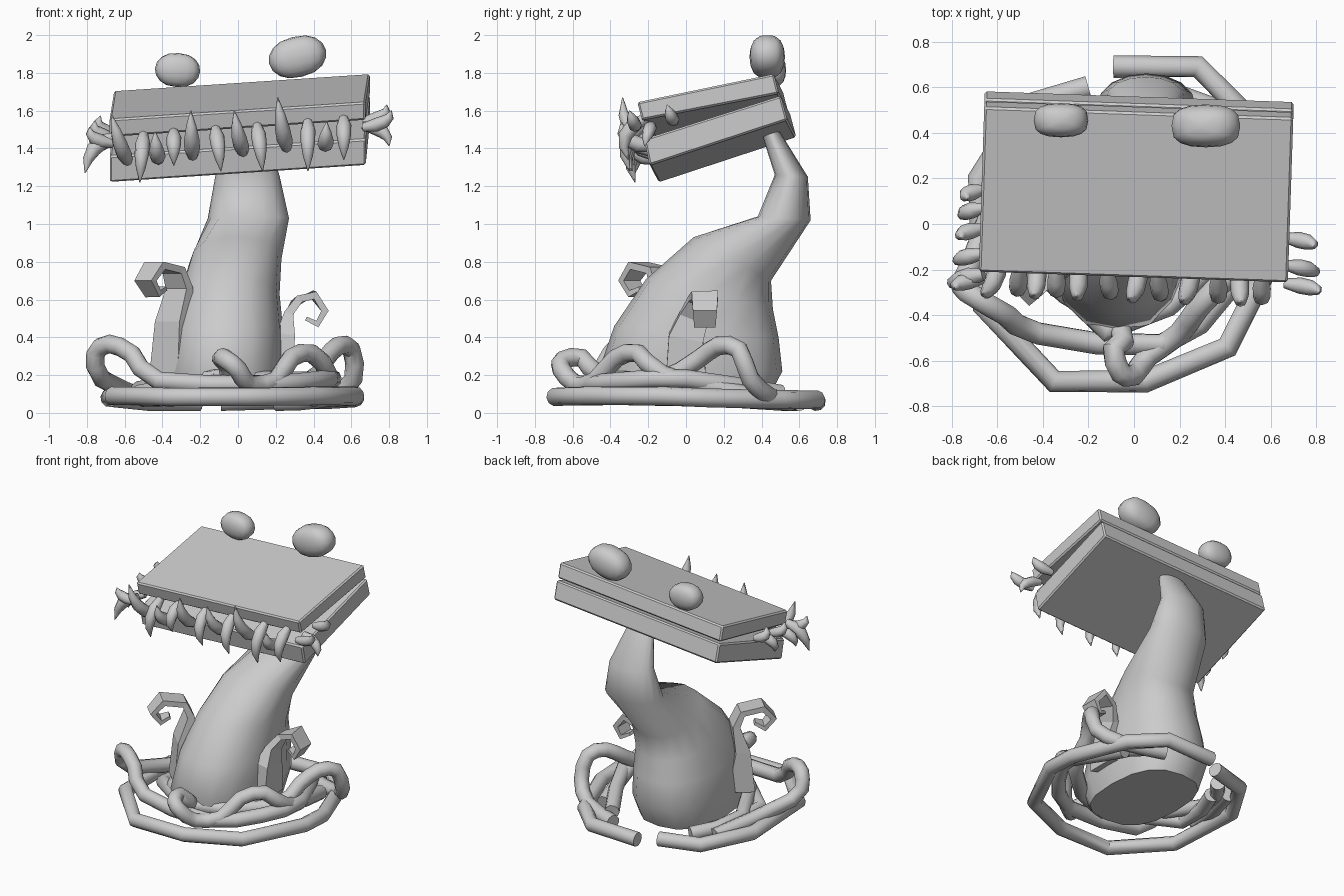
import bpy, bmesh, math
from mathutils import Vector as V, Matrix

if "Cube" in bpy.data.objects:
    bpy.data.objects.remove(bpy.data.objects["Cube"])


def finish(name, bm, smooth=None):
    bmesh.ops.recalc_face_normals(bm, faces=bm.faces)
    me = bpy.data.meshes.new(name)
    bm.to_mesh(me)
    bm.free()
    ob = bpy.data.objects.new(name, me)
    bpy.context.collection.objects.link(ob)
    if smooth:
        bpy.ops.object.select_all(action='DESELECT')
        ob.select_set(True)
        bpy.context.view_layer.objects.active = ob
        bpy.ops.object.shade_smooth_by_angle(angle=math.radians(smooth))
    return ob


def loft(name, rings, smooth=None):
    bm = bmesh.new()
    vs = [[bm.verts.new(p) for p in r] for r in rings]
    n = len(vs[0])
    for a, b in zip(vs, vs[1:]):
        for i in range(n):
            j = (i + 1) % n
            bm.faces.new((a[i], a[j], b[j], b[i]))
    bm.faces.new(vs[0])
    bm.faces.new(vs[-1])
    return finish(name, bm, smooth)


def sweep(name, pts, radii, sides=8, ref=None, smooth=None, turn=0.0):
    """Tube along pts; radii are (width, thickness) pairs."""
    pts = [V(p) for p in pts]
    rings, u = [], None
    for k, p in enumerate(pts):
        d0 = (p - pts[k - 1]).normalized() if k else V()
        d1 = (pts[k + 1] - p).normalized() if k < len(pts) - 1 else V()
        t = (d0 + d1).normalized()
        if ref:
            u = V(ref)
        elif u is None:
            u = t.orthogonal()
        u = (u - t * u.dot(t)).normalized()
        v = t.cross(u)
        a, b = radii[k]
        rings.append([p + u * a * math.cos(w) + v * b * math.sin(w)
                      for w in (turn + i * math.tau / sides for i in range(sides))])
    return loft(name, rings, smooth)


def rounded(pts):
    """Insert one curved midpoint per segment."""
    p = [V(q) for q in pts]
    p = [p[0]] + p + [p[-1]]
    out = []
    for a, b, c, d in zip(p, p[1:], p[2:], p[3:]):
        out += [b, (b + c) * .5625 - (a + d) * .0625]
    return out + [p[-2]]


def power(v, e):
    return math.copysign(abs(v) ** e, v)


# Bent body: front (y, z), back (y, z), left x, right x
body = [(-.38, .06, .42, .05, -.35, .21), (-.47, .2, .51, .22, -.38, .24),
        (-.38, .46, .49, .4, -.36, .24), (-.21, .71, .46, .55, -.31, .22),
        (.04, .93, .45, .7, -.25, .23), (.38, 1.04, .66, 1.02, -.16, .27),
        (.47, 1.26, .645, 1.25, -.12, .22), (.40, 1.48, .49, 1.50, -.05, .15)]
rings = []
for k, (fy, fz, by, bz, xl, xr) in enumerate(body):
    e = min(1, .78 + .04 * k)  # squarer towards the base
    c, h = V(((xl + xr) / 2, (fy + by) / 2, (fz + bz) / 2)), V((0, (by - fy) / 2, (bz - fz) / 2))
    rings.append([c + V(((xr - xl) / 2 * power(math.cos(a), e), 0, 0)) + h * power(math.sin(a), e)
                  for a in (i * math.tau / 16 for i in range(16))])
loft("body", rings, 50)

# Jaws: right-end profile (y, z) stretched to the left end
span = V((-1.355, .047, -.09))
for name, prof in (("upper_jaw", [(-.25, 1.645), (.473, 1.795), (.50, 1.69), (-.225, 1.55)]),
                   ("lower_jaw", [(-.215, 1.45), (.51, 1.68), (.545, 1.55), (-.185, 1.31)])):
    end = [V((.675 + .033 * (y + .235), y - .008, z)) for y, z in prof]
    ob = loft(name, [end, [p + span for p in end]])
    m = ob.modifiers.new("edge", 'BEVEL')
    m.width, m.segments = .01, 1

# Boxy rounded eyes
for name, c, r, tilt in (("left_eye", (-.32, .455, 1.815), (.12, .075, .09), 4),
                         ("right_eye", (.315, .43, 1.885), (.155, .094, .108), -14)):
    bm = bmesh.new()
    bmesh.ops.create_uvsphere(bm, u_segments=16, v_segments=8, radius=1)
    for v in bm.verts:
        v.co.x, v.co.y = power(v.co.x, .85), power(v.co.y, .65)
    bm.transform(Matrix.Translation(c) @ Matrix.Rotation(math.radians(tilt), 4, 'Y')
                 @ Matrix.Diagonal((*r, 1)))
    finish(name, bm, 50)


# Curved teeth bulging outward between root and tip
def tooth(name, root, tip, out, r):
    a, b = V(root), V(tip)
    mid = (a + b) / 2 + V(out)
    pts = [a * (1 - t) ** 2 + mid * 2 * t * (1 - t) + b * t * t for t in (0, .25, .5, .75, 1)]
    sweep(name, pts, [(r * s, r * s) for s in (.6, 1, .95, .65, .06)], 8, smooth=60)


def edge_y(x):
    return -.24 - .035 * (x - .67)


for i, (x, low, lean) in enumerate([(-.50, 1.22, -.02), (-.34, 1.31, 0), (-.12, 1.28, .03),
                                    (.10, 1.28, .03), (.37, 1.28, 0), (.56, 1.34, 0)]):
    y = edge_y(x)
    tooth(f"upper_tooth_{i}", (x, y + .03, 1.52 + .08 * x), (x + lean, y - .07, low), (0, -.13, .03), .04)
for i, (x, high, lean) in enumerate([(-.58, 1.58, -.09), (-.42, 1.49, -.02), (-.24, 1.60, -.01),
                                     (.03, 1.60, -.05), (.26, 1.67, -.05), (.46, 1.54, .01)]):
    y = edge_y(x)
    tooth(f"lower_tooth_{i}", (x, y + .06, 1.37 + .08 * x), (x + lean, y - .11, high), (0, -.10, -.05), .042)
for side, s, dz, rows in (("left", -1, -.09, [.15, .07, -.02, -.13, -.24]), ("right", 1, 0, [-.06, -.18, -.26])):
    for i, y in enumerate(rows):
        f = .4 + .12 * i if s < 0 else .9 + .1 * i
        z = 1.52 + dz + .15 * (y + .2)
        rise = .09 if i % 2 == 0 else -.11
        tooth(f"{side}_tooth_{i}", (s * .66, y, z), (s * (.68 + .12 * f), y - .04, z + rise),
              (s * .08, 0, -rise * .3), .036)
tooth("left_corner_tooth", (-.66, -.22, 1.46), (-.81, -.27, 1.27), (-.06, 0, .06), .042)


# Coiled tentacles around the base
def tentacle(name, path):
    sweep(name, path, [(.05, .05)] * len(path), 10, smooth=45)


tentacle("outer_tentacle", [(-.09, .69, .06), (.28, .69, .07), (.47, .5, .07), (.62, .1, .08), (.62, -.12, .09),
                            (.41, -.54, .09), (.05, -.69, .085), (-.35, -.69, .085), (-.66, -.36, .09),
                            (-.68, .2, .08), (-.48, .52, .06), (-.2, .6, .06)])
looped = {
    "left_loop_tentacle": [(.25, .5, .1), (.5, 0, .18), (.4, -.3, .17), (.12, -.53, .15),
                           (-.42, -.48, .17), (-.56, -.40, .31), (-.68, -.33, .365),
                           (-.755, -.27, .31), (-.72, -.19, .18), (-.5, .38, .08)],
    "right_loop_tentacle": [(-.35, .45, .08), (-.52, .1, .12), (-.12, -.47, .18),
                            (.38, -.15, .17), (.46, .06, .28), (.53, .17, .355),
                            (.60, .28, .335), (.61, .34, .18), (.48, .45, .08), (.2, .56, .06)],
    "front_loop_tentacle": [(.4, .38, .08), (.48, -.12, .2), (.39, -.25, .315), (.28, -.37, .29),
                            (.2, -.48, .17), (.06, -.58, .15), (0, -.66, .23), (-.06, -.65, .28),
                            (-.09, -.55, .29), (-.06, -.45, .19), (-.52, -.12, .1), (-.42, .3, .08)]}
for name, pts in looped.items():
    tentacle(name, rounded(pts))

# Curled ribbon arms
arms = {
    "right_arm": ((0, 1, 0), [(.2, 0, .2), (.25, 0, .4), (.26, .04, .5), (.31, .08, .59), (.40, .1, .625),
                              (.46, .1, .54), (.42, .1, .47), (.36, .1, .50)]),
    "left_arm": ((.7, -.7, 0), [(-.33, -.14, .2), (-.34, -.15, .48), (-.31, -.12, .66), (-.34, -.15, .755),
                                (-.44, -.25, .78), (-.49, -.30, .70), (-.45, -.26, .63), (-.40, -.22, .66)])}
wid = [.15, .13, .11, .1, .1, .09, .08, .05]
thick = [.13, .07, .035, .03, .03, .028, .025, .015]
for name, (ref, pts) in arms.items():
    sweep(name, pts, list(zip(wid, thick)), 4, ref=ref, turn=math.pi / 4)
